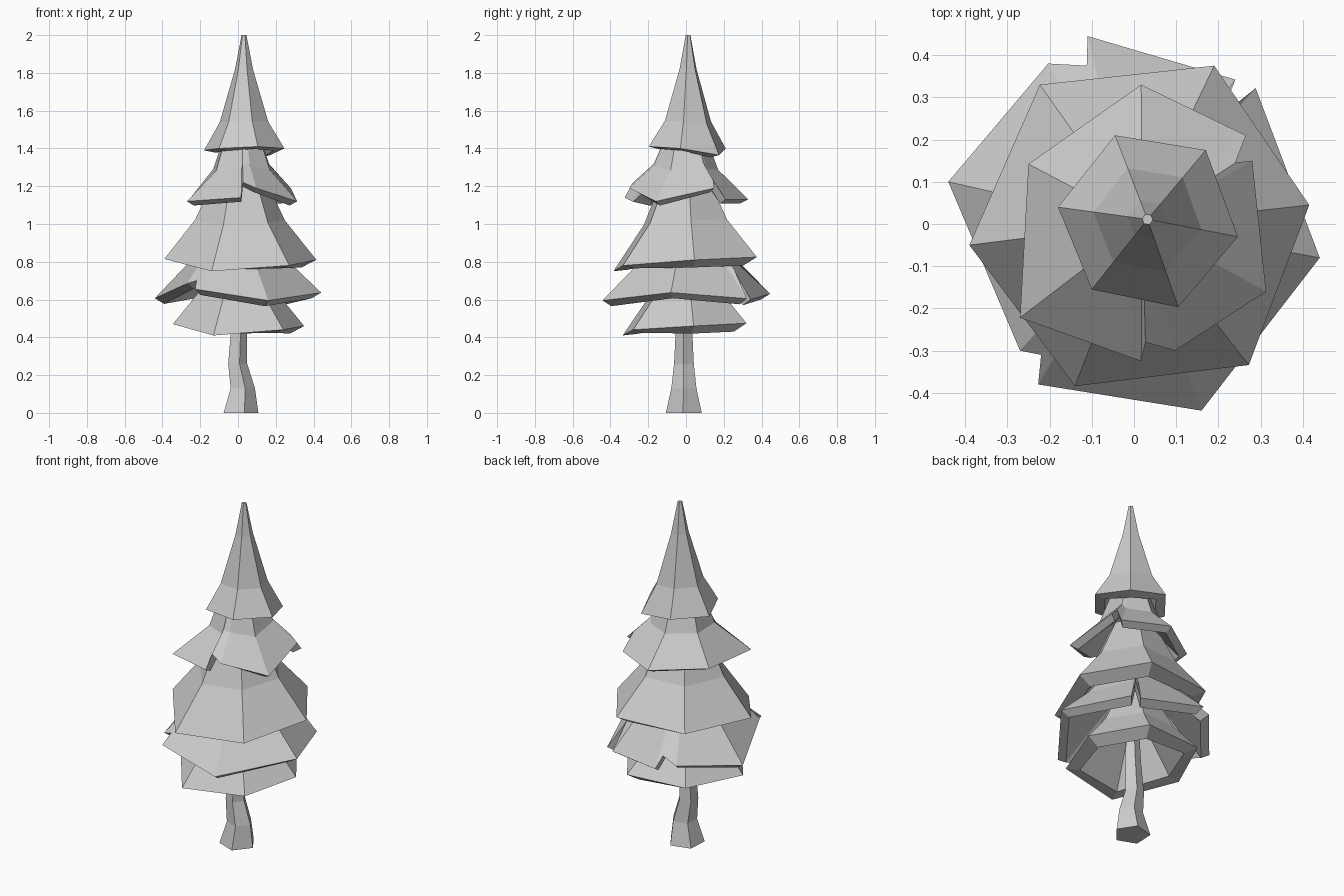
import bpy
import bmesh
from math import cos, sin, radians
from mathutils import Vector

if "Cube" in bpy.data.objects:
    bpy.data.objects.remove(bpy.data.objects["Cube"], do_unlink=True)

# One plain grey for the whole tree
grey = bpy.data.materials.new("light grey")
grey.use_nodes = True
colour = (0.6, 0.6, 0.6, 1)
grey.diffuse_color = colour
grey.node_tree.nodes["Principled BSDF"].inputs["Base Color"].default_value = colour


def finish(bm, name):
    """Turn a bmesh into a flat shaded grey object."""
    bmesh.ops.recalc_face_normals(bm, faces=bm.faces)
    mesh = bpy.data.meshes.new(name)
    bm.to_mesh(mesh)
    bm.free()
    mesh.materials.append(grey)
    obj = bpy.data.objects.new(name, mesh)
    bpy.context.collection.objects.link(obj)
    return obj


def branch_tier(name, centre, corners, rings, inset, drop, lean=0):
    """Thick skirt of branches, hollow below.

    corners: lower rim points, counterclockwise
    rings: (radius, height) pairs from the shoulder up to the tip
    inset, drop: how far the underside runs inward and down from the rim
    lean: extra drop towards the back left
    """
    bm = bmesh.new()
    mean = sum(c[2] for c in corners) / len(corners)
    axis = Vector((*centre, 0))
    shoulder_r, shoulder_z = rings[0]
    columns = []
    for x, y, z in corners:
        out = Vector((x, y, 0)) - axis
        length = out.length
        out.normalize()
        tilt = max(-0.02, min(0.02, (z - mean) * 0.4))
        # Profile from inside the hollow, round the rim, up to the tip
        profile = [(shoulder_r - 0.05, shoulder_z + tilt - 0.03),
                   (length - inset, z - drop - lean * (out.x + out.y)),
                   (length, z),
                   (shoulder_r, shoulder_z + tilt)] + rings[1:]
        columns.append([bm.verts.new(axis + out * r + Vector((0, 0, h)))
                        for r, h in profile])

    # Inside of the hollow runs up close under the outer skin
    peak = bm.verts.new(axis + Vector((0, 0, rings[-1][1] - 0.02)))
    for a, b in zip(columns, columns[1:] + columns[:1]):
        for k in range(len(a) - 1):
            bm.faces.new((a[k], b[k], b[k + 1], a[k + 1]))
        bm.faces.new((b[0], a[0], peak))
    bm.faces.new([column[-1] for column in columns])
    return finish(bm, name)


# Crooked five sided trunk
bm = bmesh.new()
levels = []
for x, z, r in ((0.008, 0, 0.1), (0.02, 0.13, 0.07), (-0.006, 0.26, 0.055),
                (0.002, 0.44, 0.046), (0.01, 0.75, 0.035)):
    levels.append([bm.verts.new((x + r * cos(radians(72 * s - 75)),
                                 r * sin(radians(72 * s - 75)) - 0.01, z))
                   for s in range(5)])
for low, high in zip(levels, levels[1:]):
    for s in range(5):
        t = (s + 1) % 5
        bm.faces.new((low[s], low[t], high[t], high[s]))
bm.faces.new(levels[0])
bm.faces.new(levels[-1])
finish(bm, "trunk")

# Five tiers of branches, lowest first; notches are corners set up and inward
branch_tier("lowest_branches", (0, 0),
            [(-0.13, -0.335, 0.41), (0.24, -0.28, 0.44), (0.35, 0.04, 0.46),
             (0.16, 0.32, 0.475), (-0.2, 0.29, 0.48), (-0.345, -0.04, 0.47)],
            [(0.22, 0.62), (0.12, 0.82)], 0.075, 0.018, 0.02)

branch_tier("lower_branches", (0, 0),
            [(-0.227, -0.38, 0.655), (0.16, -0.442, 0.595), (0.44, -0.08, 0.637),
             (0.288, 0.322, 0.605), (0.205, 0.255, 0.76), (0.24, 0.342, 0.6),
             (-0.11, 0.445, 0.63), (-0.112, 0.375, 0.68), (-0.203, 0.38, 0.645),
             (-0.44, 0.1, 0.607), (-0.27, -0.3, 0.685), (-0.22, -0.31, 0.7)],
            [(0.28, 0.8), (0.14, 0.98)], 0.05, 0.03)

branch_tier("middle_branches", (0.01, 0),
            [(-0.14, -0.384, 0.75), (0.272, -0.334, 0.78), (0.415, 0.045, 0.81),
             (0.19, 0.375, 0.825), (-0.223, 0.33, 0.82), (-0.39, -0.05, 0.815)],
            [(0.24, 1.015), (0.13, 1.25)], 0.08, 0.018, 0.02)

branch_tier("upper_branches", (0.02, 0),
            [(0.265, 0.21, 1.13), (0.017, 0.33, 1.13), (-0.25, 0.142, 1.14),
             (-0.27, -0.222, 1.12), (0.017, -0.325, 1.14), (0.027, -0.28, 1.22),
             (0.097, -0.3, 1.19), (0.313, -0.16, 1.12), (0.28, 0.15, 1.19),
             (0.24, 0.145, 1.23)],
            [(0.17, 1.3), (0.1, 1.48)], 0.045, 0.022)

branch_tier("tree_top", (0.032, 0.011),
            [(-0.045, 0.21, 1.4), (-0.18, 0.04, 1.39), (-0.1, -0.155, 1.4),
             (0.105, -0.197, 1.41), (0.246, -0.03, 1.4), (0.17, 0.175, 1.365)],
            [(0.13, 1.54), (0.048, 1.82), (0.013, 2)], 0.06, 0.012)
